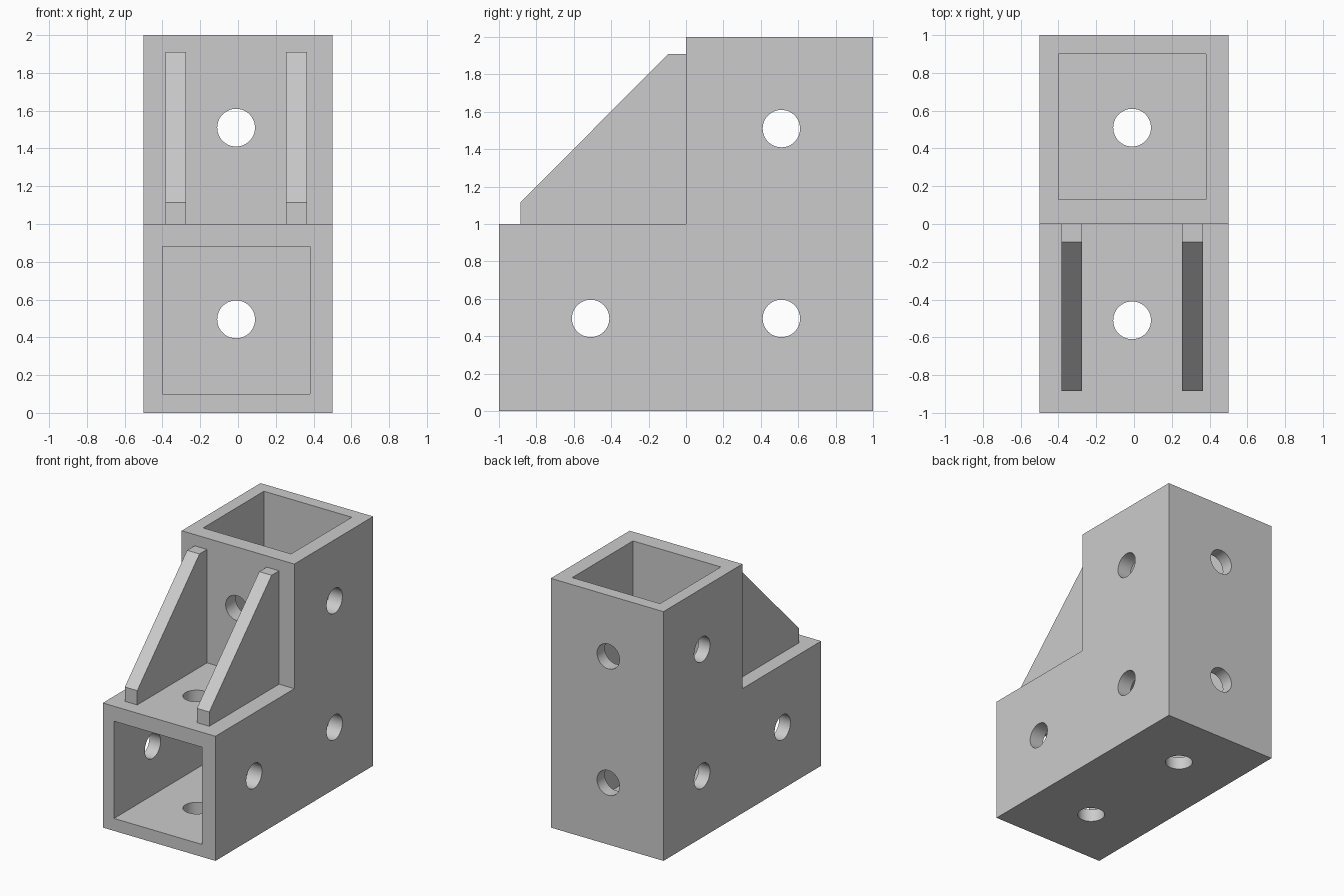
import bpy
import bmesh
from math import pi
from mathutils import Matrix, Vector

if "Cube" in bpy.data.objects:
    bpy.data.objects.remove(bpy.data.objects["Cube"], do_unlink=True)

grey = bpy.data.materials.new("plain grey")
grey.use_nodes = True
grey.diffuse_color = (0.6, 0.6, 0.6, 1)
grey.node_tree.nodes["Principled BSDF"].inputs["Base Color"].default_value = (0.6, 0.6, 0.6, 1)


def add_object(name, bm):
    bmesh.ops.recalc_face_normals(bm, faces=bm.faces)
    mesh = bpy.data.meshes.new(name)
    bm.to_mesh(mesh)
    bm.free()
    mesh.materials.append(grey)
    obj = bpy.data.objects.new(name, mesh)
    bpy.context.collection.objects.link(obj)
    return obj


def side_profile(name, points, x0, x1):
    """Extrude a (y, z) outline along x."""
    bm = bmesh.new()
    face = bm.faces.new([bm.verts.new((x0, y, z)) for y, z in points])
    moved = bmesh.ops.extrude_face_region(bm, geom=[face])["geom"]
    verts = [v for v in moved if isinstance(v, bmesh.types.BMVert)]
    bmesh.ops.translate(bm, verts=verts, vec=(x1 - x0, 0, 0))
    return add_object(name, bm)


def drill(name, axis, centre, length):
    """Round cutter running along one axis."""
    turn = {"x": Matrix.Rotation(pi / 2, 4, "Y"),
            "y": Matrix.Rotation(pi / 2, 4, "X"),
            "z": Matrix.Identity(4)}[axis]
    bm = bmesh.new()
    bmesh.ops.create_cone(bm, cap_ends=True, segments=48, radius1=0.1, radius2=0.1,
                          depth=length, matrix=Matrix.Translation(Vector(centre)) @ turn)
    return add_object(name, bm)


# L-shaped bracket body
body = side_profile("bracket_body",
                    [(-1, 0), (1, 0), (1, 2), (0, 2), (0, 1), (-1, 1)], -0.5, 0.5)

# L-shaped socket, open at the front and the top
cutters = [side_profile("socket_cutter",
                        [(-1.1, 0.1), (0.9, 0.1), (0.9, 2.1), (0.13, 2.1),
                         (0.13, 0.88), (-1.1, 0.88)], -0.4, 0.38)]

# Screw holes across, lengthwise and vertical
mid, low, high = -0.01, 0.495, 1.51
near, far = -0.51, 0.51
for y, z in [(near, low), (far, low), (far, high)]:
    cutters.append(drill("cross_hole_cutter", "x", (0, y, z), 1.4))
for z in (low, high):
    cutters.append(drill("long_hole_cutter", "y", (mid, 0, z), 2.4))
for y in (near, far):
    cutters.append(drill("upright_hole_cutter", "z", (mid, y, 0.5), 1.4))

for cutter in cutters:
    cutter.hide_render = True
    cut = body.modifiers.new(cutter.name, "BOOLEAN")
    cut.operation = "DIFFERENCE"
    cut.solver = "EXACT"
    cut.object = cutter

# Bake the cuts, then drop the cutters
bpy.context.view_layer.update()
baked = bpy.data.meshes.new_from_object(
    body.evaluated_get(bpy.context.evaluated_depsgraph_get()))
body.modifiers.clear()
body.data = baked
for cutter in cutters:
    bpy.data.objects.remove(cutter, do_unlink=True)

# Two sloping stiffening ribs in the inner corner
rib = [(0, 1), (-0.885, 1), (-0.885, 1.115), (-0.095, 1.91), (0, 1.91)]
side_profile("right_rib", rib, -0.385, -0.275)
side_profile("left_rib", rib, 0.255, 0.365)

# Smooth hole walls, sharp corners
for obj in bpy.context.selected_objects:
    obj.select_set(False)
body.select_set(True)
bpy.context.view_layer.objects.active = body
bpy.ops.object.shade_smooth_by_angle(angle=pi / 6)
